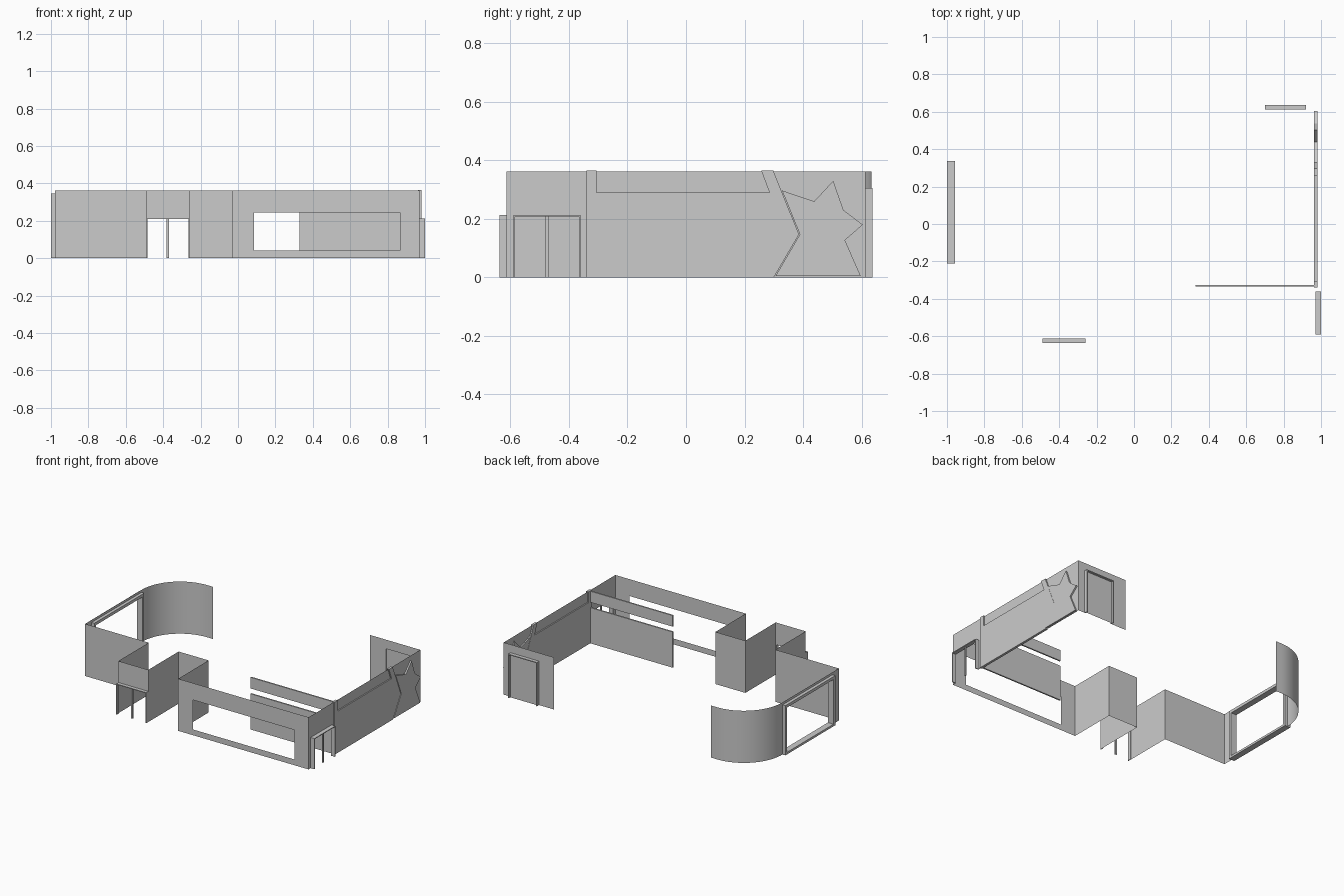
import bpy, bmesh, math

if "Cube" in bpy.data.objects:
    bpy.data.objects.remove(bpy.data.objects["Cube"])

H = 0.362      # wall height
DOOR = 0.213   # entrance height


def mesh_object(name, bm):
    me = bpy.data.meshes.new(name)
    bm.to_mesh(me)
    bm.free()
    ob = bpy.data.objects.new(name, me)
    bpy.context.collection.objects.link(ob)
    return ob


def wall(name, path, z0=0.0, z1=H):
    """Thin upright sheet following a plan path."""
    bm = bmesh.new()
    low = [bm.verts.new((x, y, z0)) for x, y in path]
    top = [bm.verts.new((x, y, z1)) for x, y in path]
    for i in range(len(path) - 1):
        bm.faces.new((low[i], low[i + 1], top[i + 1], top[i]))
    return mesh_object(name, bm)


def wall_with_opening(name, p, q, s0, s1, z0, z1):
    """Sheet from p to q with a hole between fractions s0 and s1, heights z0 and z1."""
    at = lambda s: (p[0] + (q[0] - p[0]) * s, p[1] + (q[1] - p[1]) * s)
    bm = bmesh.new()
    for a, b, c, d in ((0, s0, 0, H), (s1, 1, 0, H), (s0, s1, 0, z0), (s0, s1, z1, H)):
        if b - a > 1e-4 and d - c > 1e-4:
            A, B = at(a), at(b)
            bm.faces.new([bm.verts.new(v) for v in
                          ((*A, c), (*B, c), (*B, d), (*A, d))])
    bmesh.ops.remove_doubles(bm, verts=bm.verts, dist=1e-5)
    return mesh_object(name, bm)


def box(name, x, y, z):
    bm = bmesh.new()
    bmesh.ops.create_cube(bm, size=1)
    for v in bm.verts:
        v.co = [(r[0] + r[1]) / 2 + c * (r[1] - r[0]) for r, c in zip((x, y, z), v.co)]
    return mesh_object(name, bm)


def slab(name, yz, x0, x1):
    """Extrude a side profile (y, z) along x."""
    bm = bmesh.new()
    f = bm.faces.new([bm.verts.new((x0, y, z)) for y, z in yz])
    ext = bmesh.ops.extrude_face_region(bm, geom=[f], use_keep_orig=True)
    for v in ext['geom']:
        if isinstance(v, bmesh.types.BMVert):
            v.co.x = x1
    bmesh.ops.recalc_face_normals(bm, faces=bm.faces)
    return mesh_object(name, bm)


def frame(name, along, u, d, top, t, post=None, sill=0):
    """Portal frame running along x or y: u = span, d = depth range."""
    def part(n, ur, zr, dr=d):
        box(name + n, *((ur, dr, zr) if along == 'x' else (dr, ur, zr)))
    part('_jamb_a', (u[0], u[0] + t), (0, top))
    part('_jamb_b', (u[1] - t, u[1]), (0, top))
    part('_lintel', (u[0] + t, u[1] - t), (top - t, top))
    if sill:
        part('_sill', (u[0] + t, u[1] - t), (0, sill))
    if post:
        m = (d[0] + d[1]) / 2
        part('_post', (post - .006, post + .006), (0, top - t), (m - .004, m + .004))


X0, X1, XR = -0.978, 0.9715, -0.03
F, R, B = -0.613, -0.28, 0.613    # front, recessed and back wall lines

# Left wing, stepped front and window wall
wall('left_front_wall', [(X0, R), (-.49, R)])
wall('entrance_left_wall', [(-.49, R), (-.49, F)])
wall('entrance_header', [(-.49, F), (-.26, F)], DOOR, H)
wall('stepped_front_wall', [(-.26, F), (-.26, R), (XR, R), (XR, F)])
L = X1 - XR
wall_with_opening('front_window_wall', (XR, F), (X1, F),
                  (.085 - XR) / L, (.865 - XR) / L, .04, .245)

# Right wall with side entrance, back wall with doorway
wall_with_opening('side_entrance_wall', (X1, F), (X1, -.335), .023 / .278, .253 / .278, 0, DOOR)
wall('right_wall', [(X1, -.335), (X1, B)])
W = X1 - .585
wall_with_opening('back_wall', (X1, B), (.585, B), (X1 - .92) / W, (X1 - .70) / W, 0, .305)
wall('back_door_panel', [(.92, .622), (.70, .622)], 0, .305)

# Left wall with large window, then rounded corner
wall_with_opening('left_window_wall', (X0, R), (X0, .335), .07 / .615, 1, 0, .335)
arc = [(-.68 - .298 * math.cos(a), .335 + .298 * math.sin(a))
       for a in (math.pi / 2 * i / 20 for i in range(21))]
curve = wall('curved_wall', arc + [(-.637, .633)])
for p in curve.data.polygons:
    p.use_smooth = True

# Frames
frame('front_entrance', 'x', (-.49, -.26), (-.637, F), DOOR, .005, -.375)
frame('side_entrance', 'y', (-.59, -.36), (X1, 1.0), DOOR, .005, -.475)
frame('back_door', 'x', (.70, .92), (B, .637), .305, .006)
frame('left_window', 'y', (-.21, .338), (-1.0, -.957), .345, .02, sill=.015)

# Inner partition: upper band and lower panel
box('partition_band', (.33, .963), (-.335, -.325), (.285, H))
box('partition_panel', (.33, .963), (-.335, -.325), (0, .248))

# Right wall cladding with slanted fin and star relief
slab('right_cladding', [(-.34, 0), (.30, 0), (.386, .147), (.298, .365), (.257, .365),
                        (.285, .29), (-.305, .29), (-.305, .365), (-.34, .365)], .963, .98)
slab('star_relief', [(.306, .005), (.597, .005), (.543, .127), (.604, .18), (.538, .23),
                     (.503, .33), (.438, .26), (.328, .297), (.389, .147)], .963, .982)
